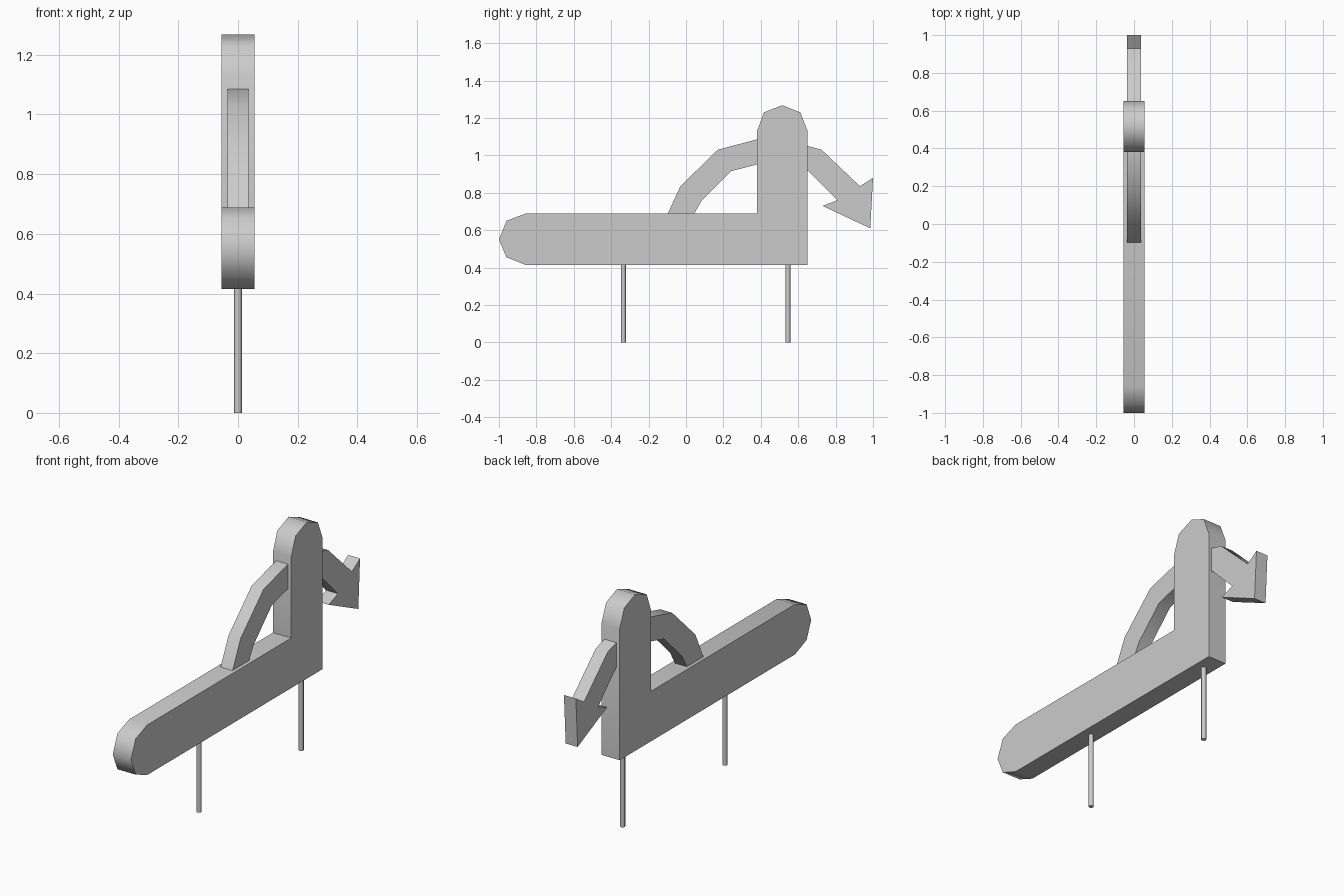
import bpy
import bmesh
from math import radians

cube = bpy.data.objects.get("Cube")
if cube:
    bpy.data.objects.remove(cube, do_unlink=True)

GREY = (0.6, 0.6, 0.6, 1.0)
grey = bpy.data.materials.new("plain grey")
grey.use_nodes = True
grey.diffuse_color = GREY
grey.node_tree.nodes["Principled BSDF"].inputs["Base Color"].default_value = GREY


def finish(obj, name):
    """Name, colour and shade a part."""
    obj.name = name
    obj.data.materials.append(grey)
    bpy.ops.object.select_all(action="DESELECT")
    obj.select_set(True)
    bpy.context.view_layer.objects.active = obj
    bpy.ops.object.shade_smooth_by_angle(angle=radians(50))


def slab(name, outline, half_width):
    """Extrude a side outline of (y, z) points across x."""
    bm = bmesh.new()
    side = bm.faces.new([bm.verts.new((-half_width, y, z)) for y, z in outline])
    result = bmesh.ops.extrude_face_region(bm, geom=[side], use_keep_orig=True)
    moved = [v for v in result["geom"] if isinstance(v, bmesh.types.BMVert)]
    bmesh.ops.translate(bm, verts=moved, vec=(2 * half_width, 0, 0))
    bmesh.ops.recalc_face_normals(bm, faces=bm.faces)
    mesh = bpy.data.meshes.new(name)
    bm.to_mesh(mesh)
    bm.free()
    obj = bpy.data.objects.new(name, mesh)
    bpy.context.collection.objects.link(obj)
    finish(obj, name)


# L-shaped body with chamfered round ends
slab("body", [
    (-1, 0.55), (-0.96, 0.65), (-0.86, 0.688), (0.38, 0.688),
    (0.38, 1.13), (0.417, 1.23), (0.515, 1.268), (0.61, 1.23),
    (0.65, 1.13), (0.65, 0.415), (-0.86, 0.415), (-0.96, 0.455),
], 0.055)

# Arched arrow passing through the upright
slab("curved_arrow", [
    (-0.12, 0.64), (-0.03, 0.835), (0.17, 1.03), (0.45, 1.104),
    (0.725, 1.03), (0.93, 0.835), (1, 0.88), (0.985, 0.61),
    (0.73, 0.73), (0.81, 0.76), (0.655, 0.915), (0.45, 0.97),
    (0.24, 0.915), (0.085, 0.76), (0.01, 0.63),
], 0.036)

# Thin legs
LEG_HEIGHT = 0.42
for name, y in (("front_leg", -0.335), ("back_leg", 0.545)):
    bpy.ops.mesh.primitive_cylinder_add(
        vertices=8, radius=0.013, depth=LEG_HEIGHT,
        location=(0, y, LEG_HEIGHT / 2))
    finish(bpy.context.object, name)
